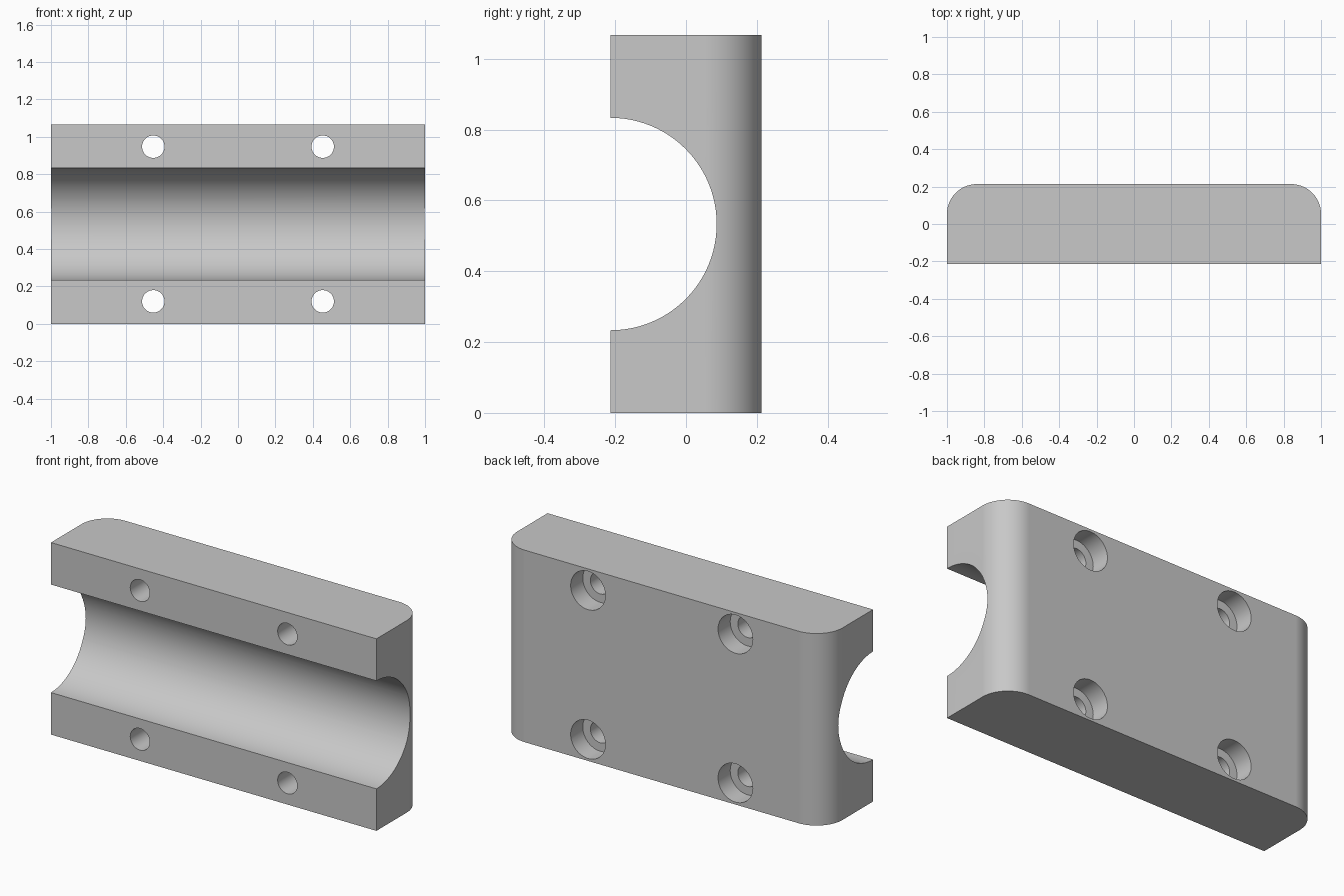
import bpy, bmesh, math
from mathutils import Matrix, Vector

cube = bpy.data.objects.get("Cube")
if cube:
    bpy.data.objects.remove(cube, do_unlink=True)

HALF_DEPTH, HEIGHT, CORNER = 0.2133, 1.0667, 0.16
HOLE_X, HOLE_Z = 0.453, 0.4135        # hole offsets from the block centre
MID = HEIGHT / 2

grey = bpy.data.materials.new("plain grey")
grey.use_nodes = True
colour = (0.58, 0.58, 0.58, 1)
grey.diffuse_color = colour
grey.node_tree.nodes["Principled BSDF"].inputs["Base Color"].default_value = colour


def make_object(name, bm):
    mesh = bpy.data.meshes.new(name)
    bmesh.ops.recalc_face_normals(bm, faces=bm.faces)
    bm.to_mesh(mesh)
    bm.free()
    mesh.materials.append(grey)
    obj = bpy.data.objects.new(name, mesh)
    bpy.context.collection.objects.link(obj)
    return obj


def add_cylinder(bm, radius, length, centre, axis, sides):
    turn = Vector((0, 0, 1)).rotation_difference(Vector(axis)).to_matrix().to_4x4()
    bmesh.ops.create_cone(bm, cap_ends=True, segments=sides, radius1=radius,
                          radius2=radius, depth=length,
                          matrix=Matrix.Translation(centre) @ turn)


def cut(target, name, cylinders):
    bm = bmesh.new()
    for args in cylinders:
        add_cylinder(bm, *args)
    cutter = make_object(name, bm)
    cutter.hide_render = True
    mod = target.modifiers.new(name, 'BOOLEAN')
    mod.operation, mod.solver, mod.object = 'DIFFERENCE', 'EXACT', cutter
    bpy.context.view_layer.objects.active = target
    bpy.ops.object.modifier_apply(modifier=mod.name)
    bpy.data.objects.remove(cutter, do_unlink=True)


# Block outline with rounded back corners, extruded upward
STEPS = 20
outline = [(-1, -HALF_DEPTH), (1, -HALF_DEPTH)]
for side, start in ((1, 0), (-1, math.pi / 2)):
    for i in range(STEPS + 1):
        a = start + math.pi / 2 * i / STEPS
        outline.append((side * (1 - CORNER) + CORNER * math.cos(a),
                        HALF_DEPTH - CORNER + CORNER * math.sin(a)))
bm = bmesh.new()
base = bm.faces.new([bm.verts.new((x, y, 0)) for x, y in outline])
top = bmesh.ops.extrude_face_region(bm, geom=[base])["geom"]
bmesh.ops.translate(bm, vec=(0, 0, HEIGHT),
                    verts=[v for v in top if isinstance(v, bmesh.types.BMVert)])
block = make_object("clamp_block", bm)

# Half-round channel along the front
cut(block, "channel_cutter",
    [(0.3, 3, (0, -HALF_DEPTH, MID), (1, 0, 0), 96)])

# Four screw holes, counterbored from the back
spots = [(sx * HOLE_X, MID + sz * HOLE_Z) for sx in (-1, 1) for sz in (-1, 1)]
cut(block, "screw_hole_cutter",
    [(0.06, 1, (x, 0, z), (0, 1, 0), 48) for x, z in spots])
cut(block, "counterbore_cutter",
    [(0.1067, 0.2133, (x, HALF_DEPTH, z), (0, 1, 0), 48) for x, z in spots])

# Smooth curved walls, crisp edges
bpy.ops.object.select_all(action='DESELECT')
block.select_set(True)
bpy.context.view_layer.objects.active = block
bpy.ops.object.shade_smooth_by_angle(angle=math.radians(30))
weighted = block.modifiers.new("flat_face_normals", 'WEIGHTED_NORMAL')
weighted.keep_sharp = True
